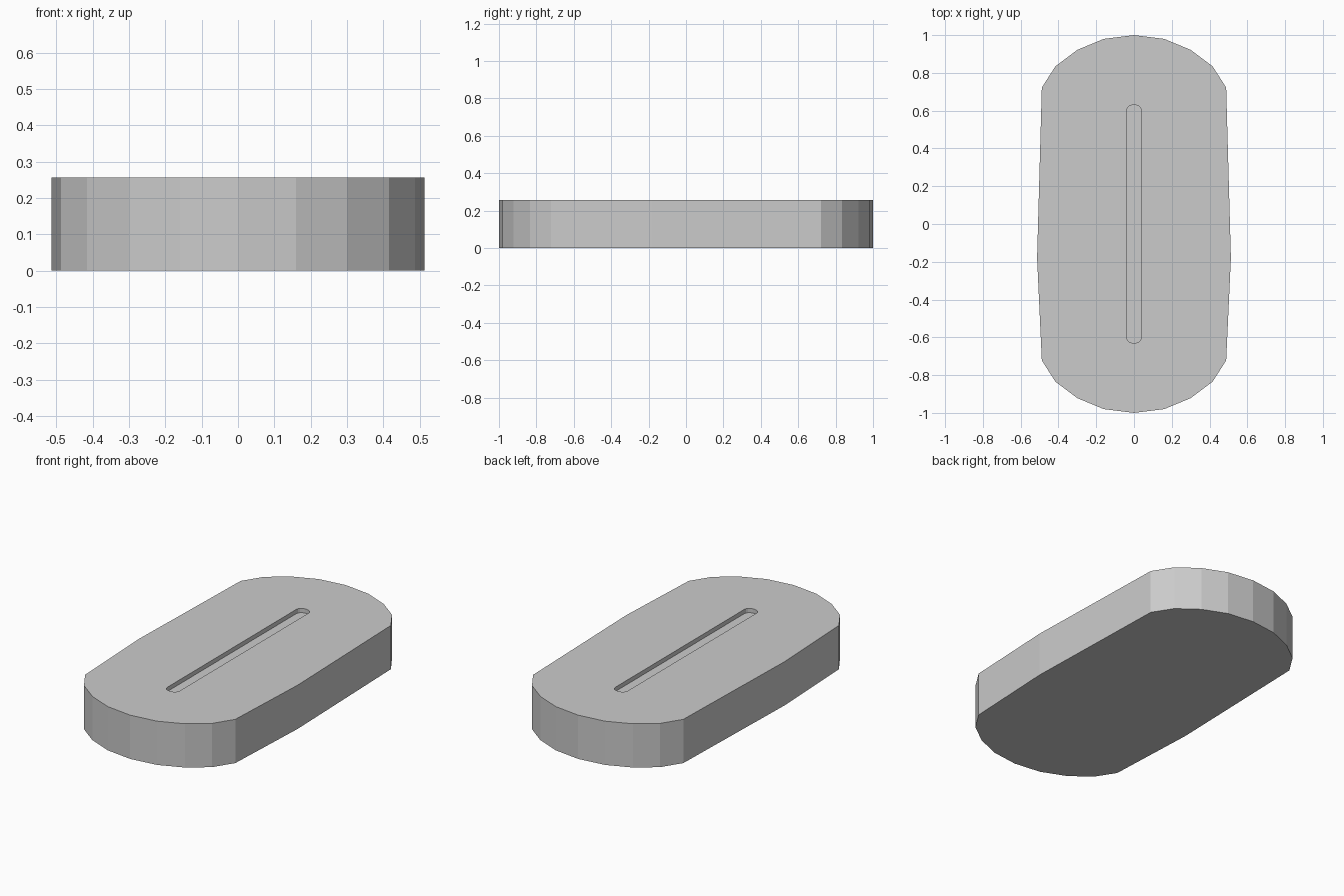
import bpy, bmesh, math

if "Cube" in bpy.data.objects:
    bpy.data.objects.remove(bpy.data.objects["Cube"])

HEIGHT = 0.257
SLOT_DEPTH = 0.025


def prism(name, outline, z0, z1):
    """Extrude a closed xy outline from z0 up to z1."""
    bm = bmesh.new()
    face = bm.faces.new([bm.verts.new((x, y, z0)) for x, y in outline])
    top = bmesh.ops.extrude_face_region(bm, geom=[face])["geom"]
    bmesh.ops.translate(bm, vec=(0, 0, z1 - z0),
                        verts=[v for v in top if isinstance(v, bmesh.types.BMVert)])
    bmesh.ops.recalc_face_normals(bm, faces=bm.faces)
    mesh = bpy.data.meshes.new(name)
    bm.to_mesh(mesh)
    bm.free()
    obj = bpy.data.objects.new(name, mesh)
    bpy.context.collection.objects.link(obj)
    return obj


def rounded_rect(hx, hy, r, steps):
    """Outline of a rectangle with rounded corners."""
    pts = []
    for i, (sx, sy) in enumerate([(1, 1), (-1, 1), (-1, -1), (1, -1)]):
        for k in range(steps + 1):
            a = math.pi / 2 * (i + k / steps)
            pts.append((sx * (hx - r) + r * math.cos(a),
                        sy * (hy - r) + r * math.sin(a)))
    return pts


# Body: faceted round ends, sides bulging slightly to one kink
end = [(0.16, 0.98), (0.30, 0.922), (0.416, 0.835), (0.488, 0.722)]
right = [(0, 1)] + end + [(0.513, -0.18)] + [(x, -y) for x, y in reversed(end)] + [(0, -1)]
left = [(-x, y) for x, y in reversed(right[1:-1])]
body = prism("body", right + left, 0, HEIGHT)

# Shallow slot in the top
cutter = prism("slot_cutter", rounded_rect(0.04, 0.63, 0.033, 4),
               HEIGHT - SLOT_DEPTH, HEIGHT + 0.1)
cutter.hide_render = True
cutter.hide_set(True)
cut = body.modifiers.new("slot", "BOOLEAN")
cut.operation = "DIFFERENCE"
cut.solver = "EXACT"
cut.object = cutter
